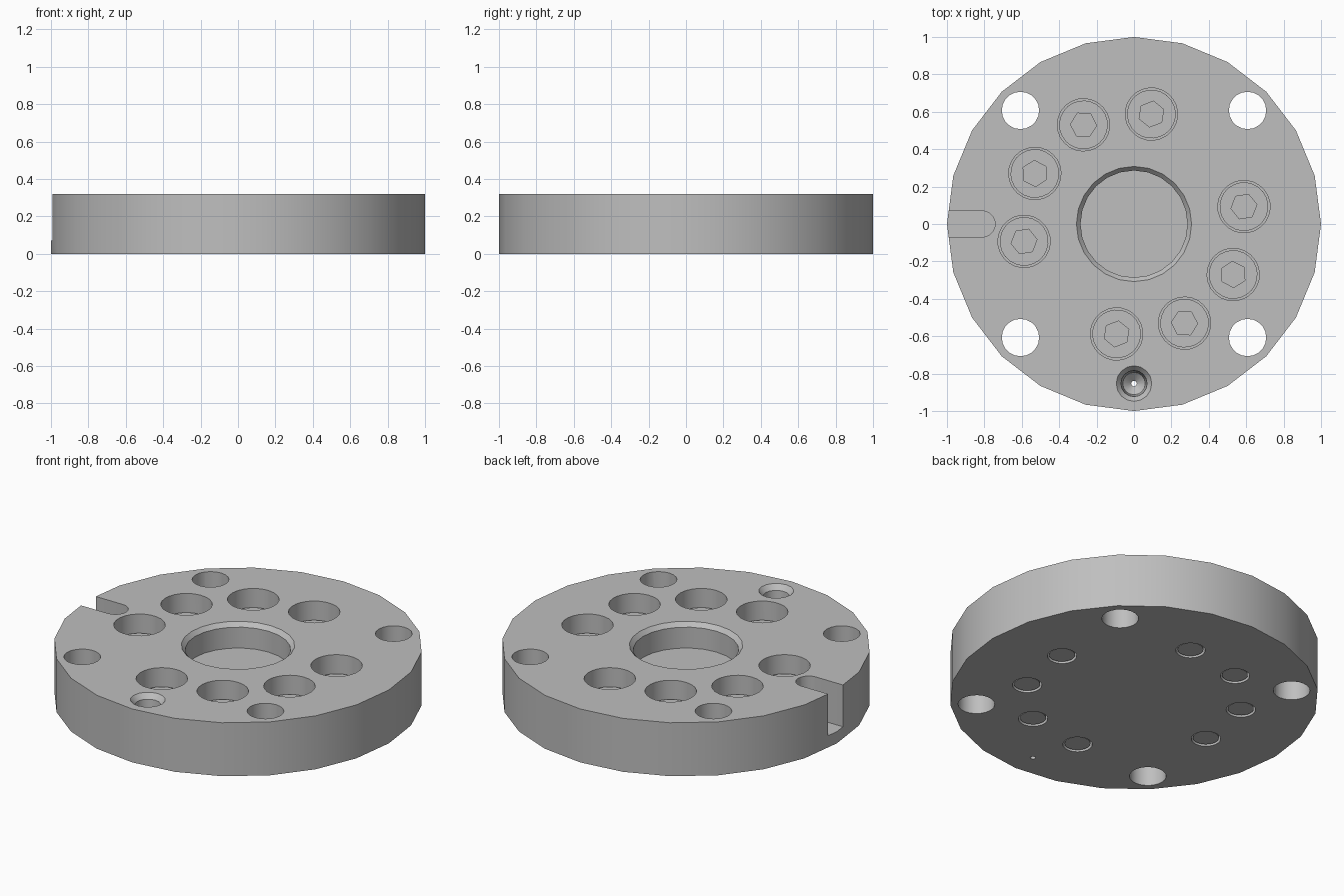
import bpy, bmesh
from math import sin, cos, pi, radians

if "Cube" in bpy.data.objects:
    bpy.data.objects.remove(bpy.data.objects["Cube"])

HEIGHT = 0.32
OVER = HEIGHT + 0.05

steel = bpy.data.materials.new("grey steel")
steel.use_nodes = True
steel.diffuse_color = (0.52, 0.52, 0.52, 1)
steel.node_tree.nodes["Principled BSDF"].inputs["Base Color"].default_value = (0.52, 0.52, 0.52, 1)


def loft(bm, loops):
    """Skin matching point loops, from bottom to top, and cap both ends."""
    rings = [[bm.verts.new(p) for p in loop] for loop in loops]
    n = len(rings[0])
    for low, high in zip(rings, rings[1:]):
        for i in range(n):
            j = (i + 1) % n
            bm.faces.new((low[i], low[j], high[j], high[i]))
    bm.faces.new(rings[0][::-1])
    bm.faces.new(rings[-1])


def lathe(bm, profile, sides, x=0, y=0, turn=0):
    """Revolve (radius, z) points about a vertical axis at x, y."""
    angles = [turn + 2 * pi * i / sides for i in range(sides)]
    loft(bm, [[(x + r * cos(a), y + r * sin(a), z) for a in angles] for r, z in profile])


def make_object(name, bm):
    mesh = bpy.data.meshes.new(name)
    bm.to_mesh(mesh)
    bm.free()
    mesh.materials.append(steel)
    obj = bpy.data.objects.new(name, mesh)
    bpy.context.collection.objects.link(obj)
    return obj


def cut_and_smooth(obj, cutter):
    cutter.hide_render = True
    mod = obj.modifiers.new("cuts", 'BOOLEAN')
    mod.operation = 'DIFFERENCE'
    mod.solver = 'EXACT'
    mod.object = cutter
    bpy.ops.object.select_all(action='DESELECT')
    obj.select_set(True)
    bpy.context.view_layer.objects.active = obj
    bpy.ops.object.modifier_apply(modifier=mod.name)
    bpy.data.objects.remove(cutter)
    bpy.ops.object.shade_smooth_by_angle(angle=radians(30))


# Screw positions: ten places on a circle, two left empty
screw_angles = [radians(9 + 36 * k) for k in range(10) if k not in (1, 6)]
SCREW_CIRCLE = 0.595

# Flange disc
bm = bmesh.new()
lathe(bm, [(1, 0), (1, HEIGHT)], 24)
disc = make_object("flange_disc", bm)

bm = bmesh.new()
# Chamfered blind bore in the middle
lathe(bm, [(0.286, 0.17), (0.286, 0.295), (0.308, HEIGHT), (0.308, OVER)], 24)
# Four through holes
for sx in (-1, 1):
    for sy in (-1, 1):
        lathe(bm, [(0.1, -0.05), (0.1, OVER)], 20, 0.607 * sx, 0.607 * sy)
# Counterbored screw holes
for a in screw_angles:
    lathe(bm, [(0.08, -0.05), (0.08, 0.06), (0.14, 0.06), (0.14, OVER)], 24,
          SCREW_CIRCLE * cos(a), SCREW_CIRCLE * sin(a), a)
# Tapered hole near the front, narrowing to a pinhole
lathe(bm, [(0.015, -0.05), (0.015, 0.1), (0.06, 0.14), (0.07, 0.29),
           (0.095, HEIGHT), (0.095, OVER)], 16, 0, -0.853)
# Round-ended slot in the right rim
arc = [(-0.812 + 0.07 * cos(t), 0.07 * sin(t))
       for t in (-pi / 2 + pi * i / 10 for i in range(11))]
outline = arc + [(-1.1, 0.07), (-1.1, -0.07)]
loft(bm, [[(x, y, z) for x, y in outline] for z in (0.07, OVER)])
cut_and_smooth(disc, make_object("disc_cutter", bm))

# Socket head screws sharing one mesh
bm = bmesh.new()
lathe(bm, [(0.07, 0.006), (0.07, 0.06), (0.13, 0.06), (0.13, 0.21)], 24)
screw = make_object("socket_screw", bm)
bm = bmesh.new()
lathe(bm, [(0.07, 0.13), (0.07, OVER)], 6)
cut_and_smooth(screw, make_object("socket_cutter", bm))

for i, a in enumerate(screw_angles):
    obj = screw if i == 0 else screw.copy()
    if i:
        bpy.context.collection.objects.link(obj)
    obj.name = f"socket_screw_{i + 1}"
    obj.location = (SCREW_CIRCLE * cos(a), SCREW_CIRCLE * sin(a), 0)
    obj.rotation_euler.z = a
